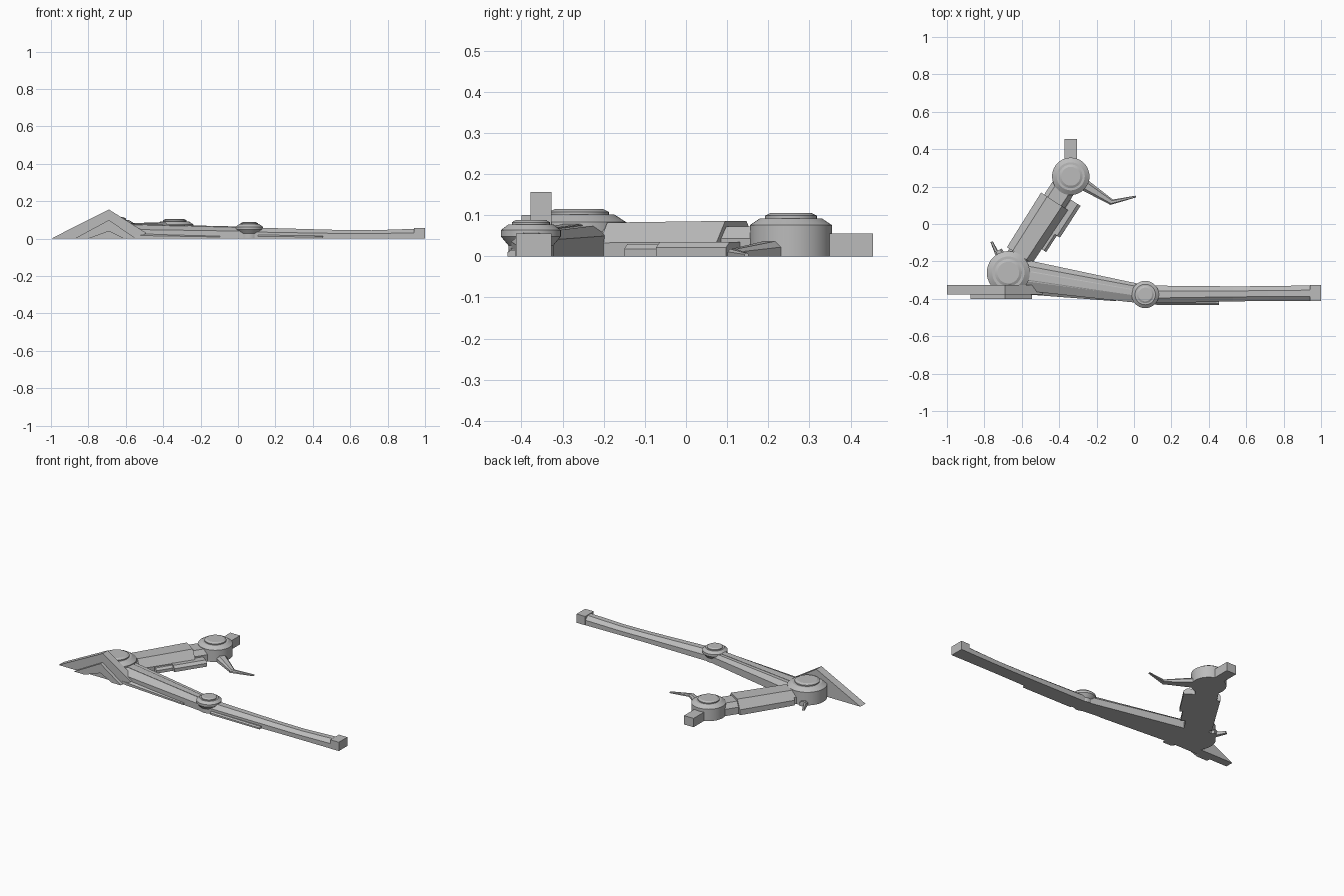
import bpy, bmesh, math
from mathutils import Vector

default_cube = bpy.data.objects.get("Cube")
if default_cube:
    bpy.data.objects.remove(default_cube)

grey = bpy.data.materials.new("machine grey")
grey.use_nodes = True
grey.diffuse_color = (0.5, 0.5, 0.5, 1)
grey.node_tree.nodes["Principled BSDF"].inputs["Base Color"].default_value = grey.diffuse_color

# Plan positions that the parts hang from
hip = Vector((-0.672, -0.26))
ankle = Vector((-0.338, 0.255))
elbow = Vector((0.06, -0.377))
arm_tip = Vector((1, -0.37))
knuckle = Vector((-0.12, 0.117))
claw_end = Vector((0.01, 0.147))
spur_end = Vector((-0.75, -0.09))


def finish(name, bm, smooth=False):
    """Turn the mesh into a named object with the shared material."""
    bmesh.ops.recalc_face_normals(bm, faces=bm.faces)
    mesh = bpy.data.meshes.new(name)
    bm.to_mesh(mesh)
    bm.free()
    mesh.materials.append(grey)
    part = bpy.data.objects.new(name, mesh)
    bpy.context.collection.objects.link(part)
    if smooth:
        bpy.ops.object.select_all(action="DESELECT")
        bpy.context.view_layer.objects.active = part
        part.select_set(True)
        bpy.ops.object.shade_smooth_by_angle(angle=math.radians(25))


def skin(name, rings, smooth=False):
    """Join matching rings of points and cap both ends."""
    bm = bmesh.new()
    loops = [[bm.verts.new(point) for point in ring] for ring in rings]
    for lower, upper in zip(loops, loops[1:]):
        for i in range(len(lower)):
            bm.faces.new((lower[i - 1], lower[i], upper[i], upper[i - 1]))
    bm.faces.new(loops[0])
    bm.faces.new(loops[-1])
    finish(name, bm, smooth)


def joint(name, centre, radius, height, foot=1):
    """Turned cap: a drum, a sloped shoulder and a raised button."""
    shoulder, button = radius * 0.75, radius * 0.63
    profile = [(radius * foot, 0), (radius * foot, height * 0.3),
               (radius, height * 0.55), (radius, height * 0.72),
               (shoulder, height * 0.88), (button, height * 0.88),
               (button, height * 0.94), (button * 0.8, height)]
    steps = 40
    angles = [math.tau * i / steps for i in range(steps)]
    skin(name, [[(centre.x + r * math.cos(a), centre.y + r * math.sin(a), z)
                 for a in angles] for r, z in profile], smooth=True)


def beam(name, start, end, stations, shift=0, lean=0, ridge=0.55, shoulder=0.6):
    """Bevelled bar; each station is (fraction of the way, half width, height)."""
    direction = (end - start).normalized()
    side = Vector((direction.y, -direction.x))
    rings = []
    for fraction, half, height in stations:
        middle = start.lerp(end, fraction) + side * shift
        low, crest = height * shoulder, half * ridge
        outline = [(-half, 0), (-half, low), (lean - crest, height),
                   (lean + crest, height), (half, low), (half, 0)]
        rings.append([(*(middle + side * across), z) for across, z in outline])
    skin(name, rings)


def prism(name, outline, front, back):
    """Upright plate from an (x, z) outline."""
    skin(name, [[(x, y, z) for x, z in outline] for y in (front, back)])


def block(name, left, right, front, back, top):
    prism(name, [(left, 0), (right, 0), (right, top), (left, top)], front, back)


# Joint caps
joint("hip_joint", hip, radius=0.115, height=0.115)
joint("ankle_joint", ankle, radius=0.1, height=0.105)
joint("elbow_joint", elbow, radius=0.073, height=0.088, foot=0.75)

# Long bar from hip to elbow, with a raised rail and a low front strip
beam("long_bar", hip, elbow, [(0.07, 0.084, 0.075), (0.97, 0.05, 0.06)],
     lean=-0.01, ridge=0.5, shoulder=0.67)
beam("long_bar_rail", hip, elbow, [(0.1, 0.027, 0.079), (0.93, 0.017, 0.065)],
     ridge=0.8, shoulder=0.97)
beam("long_bar_strip", hip, elbow, [(0.15, 0.05, 0.03), (0.8, 0.01, 0.015)], shift=0.05)

# Forearm with its end block and low front strip
beam("forearm", elbow, arm_tip,
     [(0, 0.048, 0.06), (0.5, 0.04, 0.047), (0.7, 0.04, 0.045), (0.95, 0.042, 0.053)],
     ridge=0.4, shoulder=0.6)
beam("forearm_strip", elbow, arm_tip, [(0.05, 0.015, 0.02), (0.42, 0.02, 0.015)], shift=0.04)
block("forearm_end", left=0.94, right=1, front=-0.413, back=-0.327, top=0.056)

# Short bar from hip to ankle, with a sleeve and a side piston
beam("short_bar", hip, ankle, [(0.1, 0.066, 0.072), (0.95, 0.066, 0.072)], ridge=0.65)
beam("short_bar_sleeve", hip, ankle, [(0.18, 0.08, 0.082), (0.74, 0.086, 0.086)],
     shoulder=0.4)
beam("piston_rod", hip, ankle, [(0.33, 0.03, 0.03), (0.6, 0.03, 0.03)], shift=0.08)
beam("piston_case", hip, ankle, [(0.5, 0.04, 0.035), (0.83, 0.04, 0.035)], shift=0.09)
block("ankle_lug", left=-0.372, right=-0.304, front=0.28, back=0.455, top=0.056)

# Claw beside the ankle: a stout root and a thin bent tip
beam("claw_root", ankle, knuckle, [(0.2, 0.035, 0.042), (1, 0.015, 0.018)])
beam("claw_tip", knuckle, claw_end, [(-0.1, 0.013, 0.018), (1, 0.005, 0.008)])

# Spur behind the hip
beam("spur", hip, spur_end, [(0.4, 0.028, 0.03), (0.7, 0.022, 0.03)])
beam("spur_tip", hip, spur_end, [(0.7, 0.01, 0.025), (1, 0.007, 0.015)], shift=-0.012)

# Peaked foot plate with a chevron in front
prism("foot_plate", [(-1, 0), (-0.69, 0.156), (-0.49, 0.03), (-0.54, 0)],
      front=-0.378, back=-0.327)
prism("foot_chevron", [(-0.875, 0), (-0.69, 0.1), (-0.545, 0), (-0.61, 0),
                       (-0.69, 0.04), (-0.8, 0)], front=-0.4, back=-0.377)
